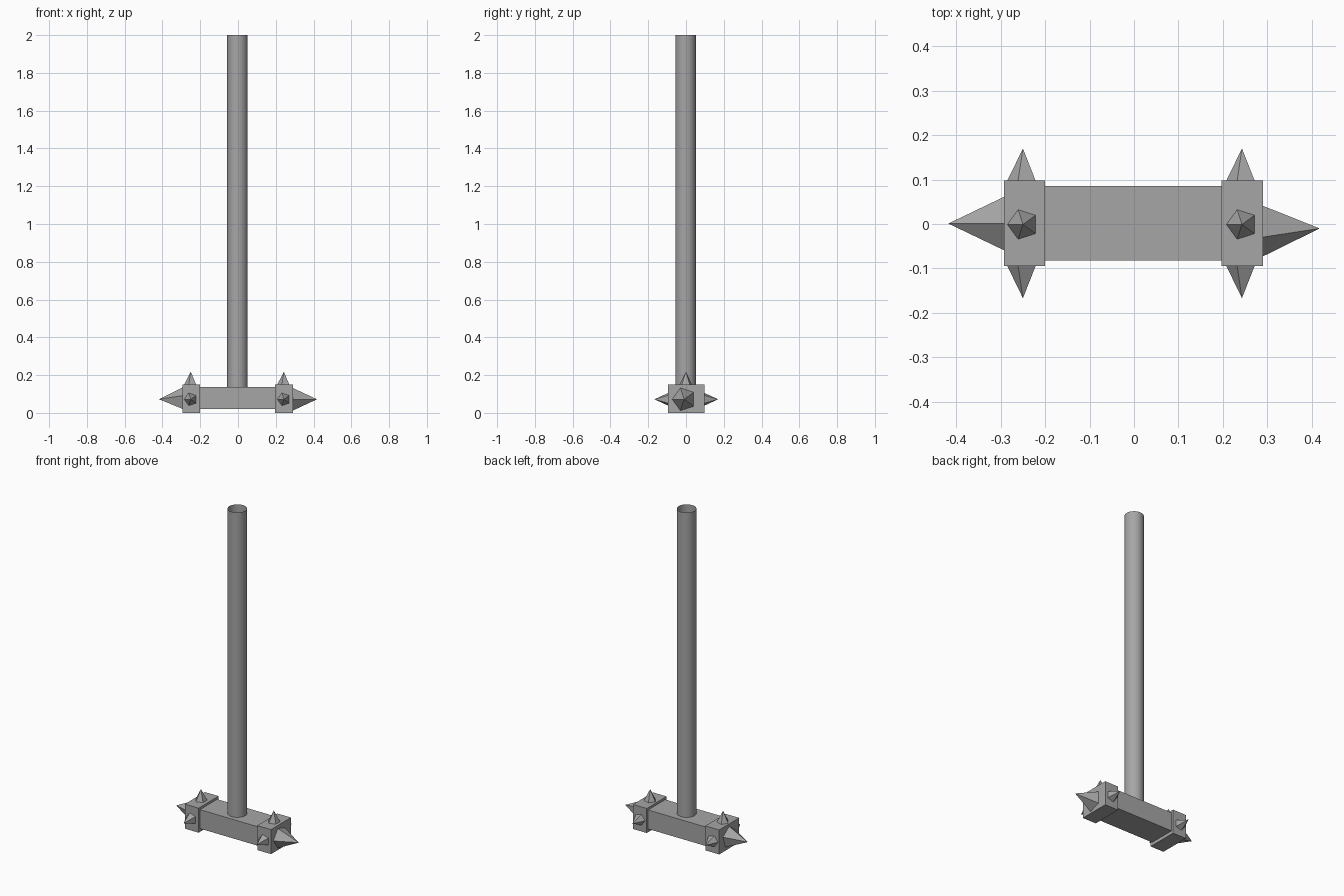
import bpy
import math
from mathutils import Vector

cube = bpy.data.objects.get("Cube")
if cube:
    bpy.data.objects.remove(cube, do_unlink=True)

# One grey metal for the whole weapon
metal = bpy.data.materials.new("grey metal")
metal.use_nodes = True
grey = (0.38, 0.38, 0.38, 1)
metal.diffuse_color = grey
metal.node_tree.nodes["Principled BSDF"].inputs["Base Color"].default_value = grey


def finish(name):
    ob = bpy.context.object
    ob.name = name
    ob.data.materials.append(metal)
    return ob


def box(name, low, high):
    low, high = Vector(low), Vector(high)
    bpy.ops.mesh.primitive_cube_add(size=1, location=(low + high) / 2)
    ob = finish(name)
    ob.scale = high - low
    bpy.ops.object.transform_apply(location=False, rotation=False, scale=True)


def spike(name, base, tip, radius, corner):
    """Five-sided spike whose base has one corner pointing along 'corner'."""
    base, tip, corner = Vector(base), Vector(tip), Vector(corner)
    axis = (tip - base).normalized()
    side = axis.cross(corner)
    verts = [tip]
    for i in range(5):
        a = math.tau * i / 5
        verts.append(base + radius * (corner * math.cos(a) + side * math.sin(a)))
    faces = [(0, i + 1, (i + 1) % 5 + 1) for i in range(5)]
    faces.append((5, 4, 3, 2, 1))
    mesh = bpy.data.meshes.new(name)
    mesh.from_pydata(verts, [], faces)
    mesh.materials.append(metal)
    bpy.context.collection.objects.link(bpy.data.objects.new(name, mesh))


# Hollow open shaft
bottom, top = 0.135, 2.0
bpy.ops.mesh.primitive_cylinder_add(vertices=32, radius=0.054, depth=top - bottom,
                                    end_fill_type='NOTHING',
                                    location=(-0.003, -0.002, (top + bottom) / 2))
finish("shaft")
bpy.ops.object.shade_smooth_by_angle()

# Hammer head: beam with a block at each end
box("head_beam", (-0.2, -0.082, 0.02), (0.197, 0.085, 0.136))
box("right_block", (-0.293, -0.095, 0), (-0.2, 0.098, 0.15))
box("left_block", (0.197, -0.095, 0), (0.29, 0.098, 0.15))

# Small spikes on the top, front and back of each block
mid = 0.072
for side, x in (("right", -0.25), ("left", 0.243)):
    spike(side + "_top_spike", (x, -0.001, 0.15), (x, -0.001, 0.218), 0.035, (-1, 0, 0))
    spike(side + "_front_spike", (x, -0.095, mid), (x, -0.167, mid), 0.035, (-1, 0, 0))
    spike(side + "_back_spike", (x, 0.098, mid), (x, 0.17, mid), 0.035, (-1, 0, 0))

# Large spikes on the two ends
spike("right_end_spike", (-0.293, 0.001, mid), (-0.418, 0.001, mid), 0.063, (0, 0, 1))
spike("left_end_spike", (0.29, -0.01, mid), (0.418, -0.01, mid), 0.063, (0, -1, 0))
